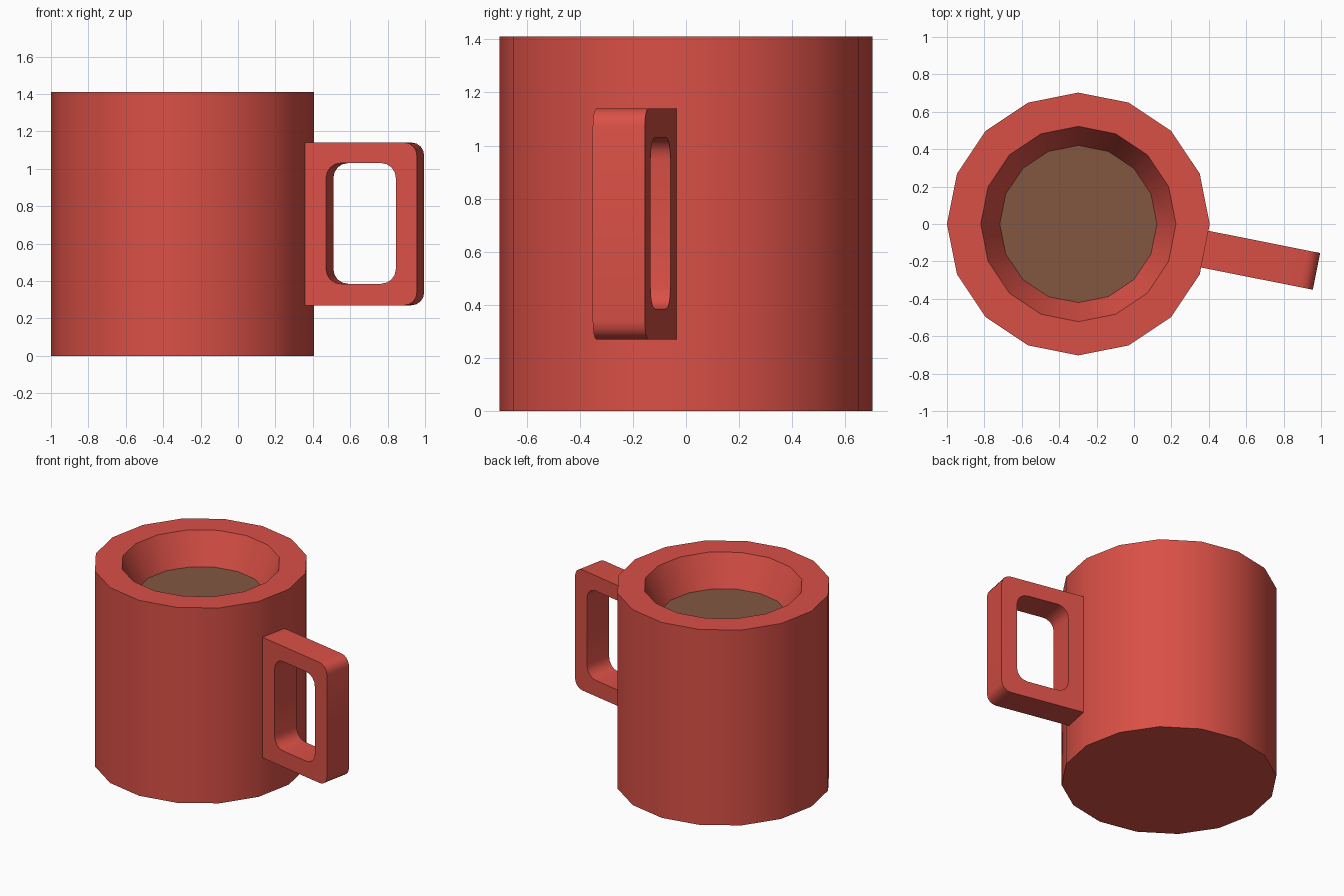
import bpy, bmesh, math
from mathutils import Matrix, Vector

if "Cube" in bpy.data.objects:
    bpy.data.objects.remove(bpy.data.objects["Cube"])

CX, SIDES, HEIGHT, LIQUID_Z = -0.2975, 16, 1.41, 1.19


def material(name, colour):
    m = bpy.data.materials.new(name)
    m.diffuse_color = (*colour, 1)
    m.use_nodes = True
    m.node_tree.nodes["Principled BSDF"].inputs["Base Color"].default_value = m.diffuse_color
    return m


def make_object(name, bm, mat):
    bmesh.ops.remove_doubles(bm, verts=bm.verts, dist=1e-5)
    bmesh.ops.recalc_face_normals(bm, faces=bm.faces)
    me = bpy.data.meshes.new(name)
    bm.to_mesh(me)
    bm.free()
    me.materials.append(mat)
    ob = bpy.data.objects.new(name, me)
    bpy.context.collection.objects.link(ob)
    bpy.ops.object.select_all(action='DESELECT')
    ob.select_set(True)
    bpy.context.view_layer.objects.active = ob
    bpy.ops.object.shade_smooth_by_angle(angle=math.radians(30))
    return ob


def ring(bm, r, z):
    return [bm.verts.new((CX + r * math.cos(a), r * math.sin(a), z))
            for a in (math.tau * i / SIDES for i in range(SIDES))]


def bridge(bm, a, b):
    n = len(a)
    for i in range(n):
        j = (i + 1) % n
        vs = (a[i], a[j], b[j], b[i])
        if (a[i].co - a[j].co).length > 1e-6 or (b[i].co - b[j].co).length > 1e-6:
            bm.faces.new(vs)


red = material("mug red", (0.694, 0.080, 0.061))
brown = material("coffee brown", (0.223, 0.095, 0.053))

# Mug body: outer wall, thick flat rim and tapered inside
bm = bmesh.new()
rings = [ring(bm, r, z) for r, z in
         ((0.7025, 0), (0.7025, HEIGHT), (0.522, HEIGHT), (0.42, LIQUID_Z))]
for lower, upper in zip(rings, rings[1:]):
    bridge(bm, lower, upper)
bm.faces.new(rings[0])
make_object("mug_body", bm, red)

# Drink surface
bm = bmesh.new()
bm.faces.new(ring(bm, 0.42, LIQUID_Z))
make_object("coffee", bm, brown)


# Handle: rounded frame standing out from one wall facet
def rounded_loop(bm, y, u0, u1, z0, z1, r_in, r_out, steps=4):
    verts = []
    for u, su, z, sz, r, start in ((u1, -1, z1, -1, r_out, 0), (u0, 1, z1, -1, r_in, 90),
                                   (u0, 1, z0, 1, r_in, 180), (u1, -1, z0, 1, r_out, 270)):
        for k in range(steps + 1):
            a = math.radians(start + 90 * k / steps)
            verts.append(bm.verts.new((u + su * r + r * math.cos(a), y,
                                       z + sz * r + r * math.sin(a))))
    return verts


bm = bmesh.new()
outer = [rounded_loop(bm, y, 0.688, 1.298, 0.27, 1.14, 0, 0.068) for y in (-0.1, 0.1)]
hole = [rounded_loop(bm, y, 0.803, 1.184, 0.385, 1.03, 0.08, 0.08) for y in (-0.1, 0.1)]
bridge(bm, outer[0], outer[1])
bridge(bm, hole[0], hole[1])
for o, h in zip(outer, hole):
    bridge(bm, o, h)
turn = Matrix.Translation(Vector((CX, 0, 0))) @ Matrix.Rotation(-math.pi / SIDES, 4, 'Z')
bmesh.ops.transform(bm, matrix=turn, verts=bm.verts)
make_object("handle", bm, red)
